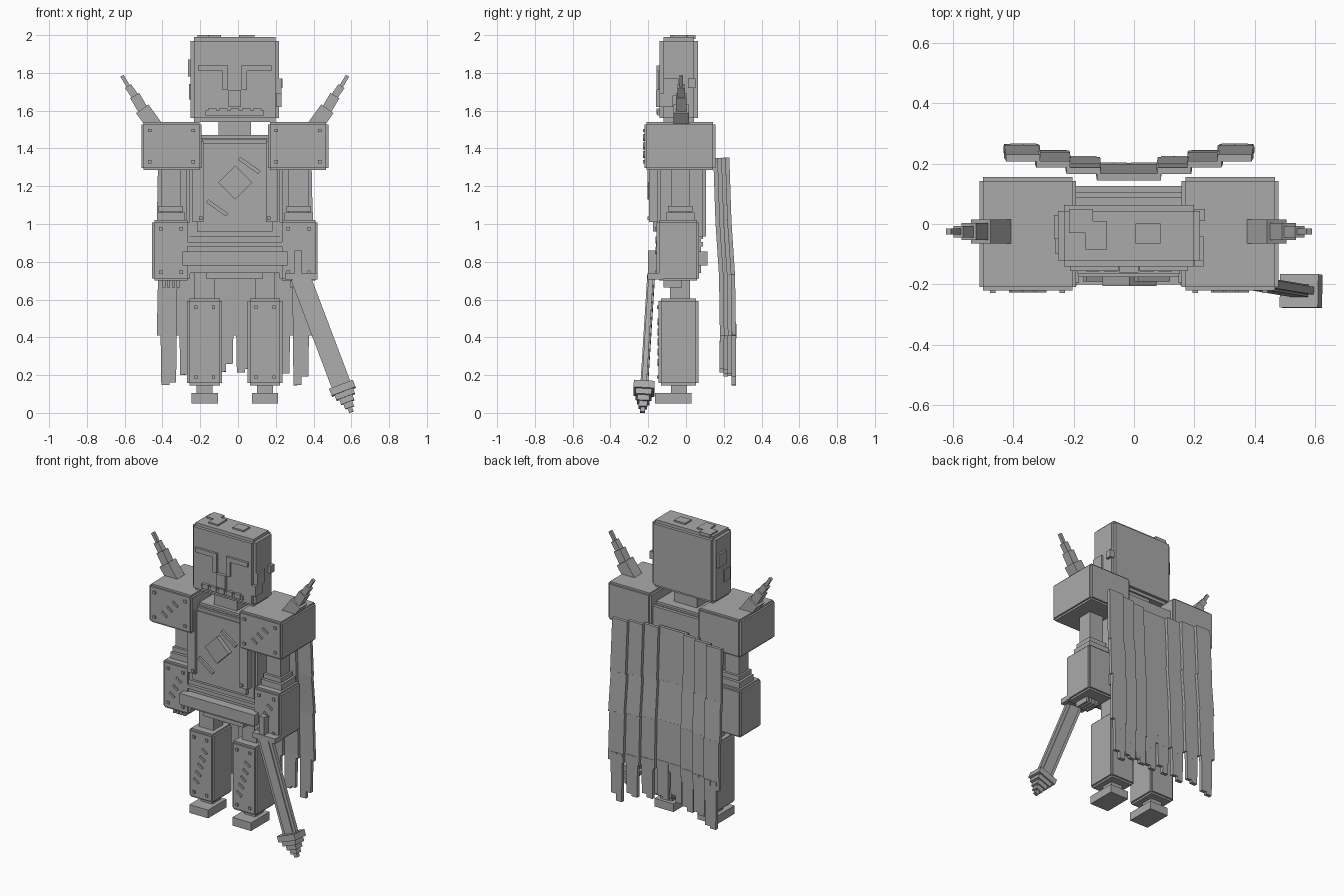
import bpy, bmesh, random
from math import radians
from mathutils import Matrix, Vector

random.seed(4)
if "Cube" in bpy.data.objects:
    bpy.data.objects.remove(bpy.data.objects["Cube"])

mat = bpy.data.materials.new("plain grey")
mat.use_nodes = True
GREY = (0.4, 0.4, 0.4, 1)
mat.diffuse_color = GREY
mat.node_tree.nodes["Principled BSDF"].inputs["Base Color"].default_value = GREY

CX = -0.017  # body centre line


class Part:
    """Collects boxes into one named object."""

    def __init__(self, name):
        self.name, self.bm = name, bmesh.new()

    def block(self, centre, size, rot=None):
        m = Matrix.Translation(centre) @ (rot or Matrix()) @ Matrix.Diagonal((*size, 1))
        bmesh.ops.create_cube(self.bm, size=1, matrix=m)

    def box(self, x, y, z):
        lo, hi = Vector((x[0], y[0], z[0])), Vector((x[1], y[1], z[1]))
        self.block((lo + hi) / 2, hi - lo)

    def armour(self, x, y, z, step=0.012):
        # three crossed boxes give stepped edges
        for axis in range(3):
            spans = [(a + step, b - step) if i != axis else (a, b)
                     for i, (a, b) in enumerate((x, y, z))]
            self.box(*spans)

    def limb(self, a, b, width, depth):
        # tilted block running from a to b
        a, b = Vector(a), Vector(b)
        d = b - a
        zax = d.normalized()
        yax = (Vector((0, 1, 0)) - zax * zax.y).normalized()
        rot = Matrix((yax.cross(zax), yax, zax)).transposed().to_4x4()
        self.block((a + b) / 2, (width, depth, d.length), rot)

    def rivets(self, x, y, z, scratches=3):
        # corner studs and diagonal scratches on a front face
        for px in (x[0] + 0.045, x[1] - 0.045):
            for pz in (z[0] + 0.045, z[1] - 0.045):
                self.block((px, y, pz), (0.018, 0.012, 0.018))
        rot = Matrix.Rotation(radians(35), 4, "Y")
        for i in range(scratches):
            t = (i + 1) / (scratches + 1)
            tx, tz = 0.25 + 0.5 * t, 0.15 + 0.7 * t
            self.block((x[0] + (x[1] - x[0]) * tx, y, z[0] + (z[1] - z[0]) * tz),
                       (0.045, 0.01, 0.014), rot)

    def done(self):
        me = bpy.data.meshes.new(self.name)
        self.bm.to_mesh(me)
        self.bm.free()
        me.materials.append(mat)
        bpy.context.collection.objects.link(bpy.data.objects.new(self.name, me))


def span(centre, width):
    return (centre - width / 2, centre + width / 2)


# Head with face, side patches and crown patches
p = Part("head")
p.armour(span(CX, 0.47), (-0.14, 0.063), (1.54, 1.99), 0.02)
p.done()

p = Part("face")
for s in (-1, 1):
    p.box(span(CX + s * 0.115, 0.16), (-0.145, -0.12), (1.71, 1.84))
    p.box(span(CX + s * 0.115, 0.16), (-0.155, -0.12), (1.81, 1.84))
    p.box(span(CX + s * 0.05, 0.03), (-0.155, -0.12), (1.71, 1.84))
p.box(span(CX, 0.065), (-0.16, -0.12), (1.62, 1.71))
p.box(span(CX, 0.31), (-0.15, -0.12), (1.575, 1.6))
for i in range(5):
    p.box(span(CX + (i - 2) * 0.06, 0.045), (-0.157, -0.12), (1.58, 1.612))
p.done()

p = Part("head_patches")
p.box((0.2, 0.235), (0.01, 0.05), (1.72, 1.77))
p.box((0.2, 0.23), (-0.12, -0.04), (1.68, 1.77))
p.box((0.2, 0.23), (-0.14, -0.07), (1.62, 1.69))
p.box((-0.265, -0.24), (-0.05, 0.03), (1.78, 1.87))
p.box((-0.26, -0.24), (-0.1, -0.04), (1.66, 1.74))
p.box((-0.215, -0.135), (-0.03, 0.05), (1.98, 2.0))
p.box((-0.16, -0.09), (-0.085, 0.01), (1.98, 2.0))
p.box((0.005, 0.087), (-0.065, 0.002), (1.98, 2.0))
p.done()

p = Part("neck")
p.box(span(CX, 0.17), (-0.11, 0.03), (1.4, 1.56))
p.done()

# Torso with layered chest plate
p = Part("torso")
p.armour(span(CX, 0.51), (-0.15, 0.105), (0.92, 1.47), 0.015)
p.box(span(CX, 0.38), (-0.13, 0.125), (1.32, 1.45))
p.done()

p = Part("chest_plate")
p.box(span(CX, 0.4), (-0.175, -0.14), (0.96, 1.43))
p.box(span(CX, 0.34), (-0.165, -0.14), (1.4, 1.45))
for s in (-1, 1):
    p.box(span(CX + s * 0.195, 0.06), (-0.195, -0.14), (1.01, 1.44))
    p.block((CX + s * 0.18, -0.197, 1.03), (0.018, 0.012, 0.018))
slant = Matrix.Rotation(radians(35), 4, "Y")
p.block((-0.015, -0.185, 1.22), (0.127, 0.04, 0.127), Matrix.Rotation(radians(45), 4, "Y"))
for x, z in ((-0.11, 1.085), (0.06, 1.31)):
    p.block((x, -0.18, z), (0.13, 0.02, 0.02), slant)
p.done()

p = Part("hips")
p.box(span(CX, 0.49), (-0.14, 0.08), (0.74, 0.93))
p.box(span(CX, 0.5), (-0.16, 0.09), (0.88, 0.905))
p.box(span(CX, 0.3), (-0.13, 0.06), (0.71, 0.75))
p.done()

p = Part("belt")
p.box((-0.295, 0.262), (-0.2, 0.115), (0.78, 0.855))
p.done()

for s, side in ((-1, "right"), (1, "left")):
    # Shoulder pad and stepped horn
    p = Part(side + "_shoulder_pad")
    x, z = span(CX + s * 0.335, 0.32), (1.285, 1.54)
    p.armour(x, (-0.22, 0.155), z)
    p.rivets(x, -0.222, z)
    p.done()

    p = Part(side + "_horn")
    path = [(0.41, 1.5), (0.49, 1.61), (0.53, 1.68), (0.565, 1.73), (0.597, 1.785)]
    for (a, za), (b, zb), w in zip(path, path[1:], (0.08, 0.055, 0.038, 0.02)):
        p.limb((CX + s * (a - 0.01), -0.025, za - 0.015), (CX + s * b, -0.025, zb), w, w)
    p.done()

    # Arm, elbow rings, forearm guard and fingers
    ax = CX + s * 0.338
    p = Part(side + "_upper_arm")
    p.box(span(ax, 0.105), (-0.08, 0.02), (1.0, 1.3))
    p.box(span(ax, 0.13), (-0.095, 0.035), (1.065, 1.095))
    p.box(span(ax, 0.15), (-0.105, 0.045), (1.01, 1.06))
    p.done()

    p = Part(side + "_forearm")
    x, z = span(ax, 0.2), (0.7, 1.02)
    p.armour(x, (-0.155, 0.07), z)
    p.rivets(x, -0.157, z)
    for i in range(4):
        p.box(span(ax + (i - 1.5) * 0.025, 0.016), (-0.12, -0.02), (0.665, 0.71))
    p.done()

    # Leg, shin guard and foot
    lx = CX + s * 0.16
    p = Part(side + "_thigh")
    p.box(span(lx, 0.105), (-0.085, 0.02), (0.58, 0.76))
    p.done()
    p = Part(side + "_shin")
    x, z = span(lx, 0.185), (0.145, 0.605)
    p.armour(x, (-0.145, 0.065), z)
    p.rivets(x, -0.147, z, 5)
    p.done()
    p = Part(side + "_foot")
    p.box(span(lx, 0.085), (-0.08, 0.005), (0.1, 0.16))
    p.box(span(lx, 0.14), (-0.165, 0.03), (0.05, 0.105))
    p.done()

# Cape: eight hanging strips in a shallow V, each with a split fringe
p = Part("cape")
levels = (1.35, 1.0, 0.74, 0.42)
sway = (0.0, 0.012, 0.03, 0.035)
for i in range(8):
    out = abs(i - 3.5)
    x = CX + (i - 3.5) * 0.1
    y = 0.145 + out * 0.021
    for k in range(3):
        a = (x, y + sway[k], levels[k])
        b = (x + (i - 3.5) * 0.002, y + sway[k + 1], levels[k + 1] - 0.01)
        p.limb(a, b, 0.112 + 0.004 * (k == 1), 0.022)
    tip = 0.2 - 0.05 * (out > 3) + random.uniform(-0.01, 0.02)
    for dx, up in ((-0.022, 0.0), (0.022, random.uniform(0.01, 0.05))):
        p.limb((x + dx, y + 0.036, levels[3] + 0.05),
               (x + dx * 0.8, y + 0.034, tip + up), 0.043, 0.024)
p.done()

# Sword: grip, guard, ridged blade and stepped point
p = Part("sword_hilt")
p.box((0.298, 0.335), (-0.2, -0.14), (0.72, 0.86))
p.box((0.25, 0.42), (-0.205, -0.12), (0.705, 0.74))
p.done()

p = Part("sword_blade")
start, end = Vector((0.33, -0.185, 0.72)), Vector((0.553, -0.222, 0.13))
axis = (end - start).normalized()
p.limb(start, end, 0.105, 0.026)
p.limb(start, end, 0.065, 0.04)
at = end - axis * 0.02
for w, d, length in ((0.135, 0.11, 0.04), (0.105, 0.085, 0.03), (0.075, 0.065, 0.03),
                     (0.05, 0.045, 0.03), (0.025, 0.025, 0.025)):
    p.limb(at, at + axis * length, w, d)
    at = at + axis * length
p.done()
